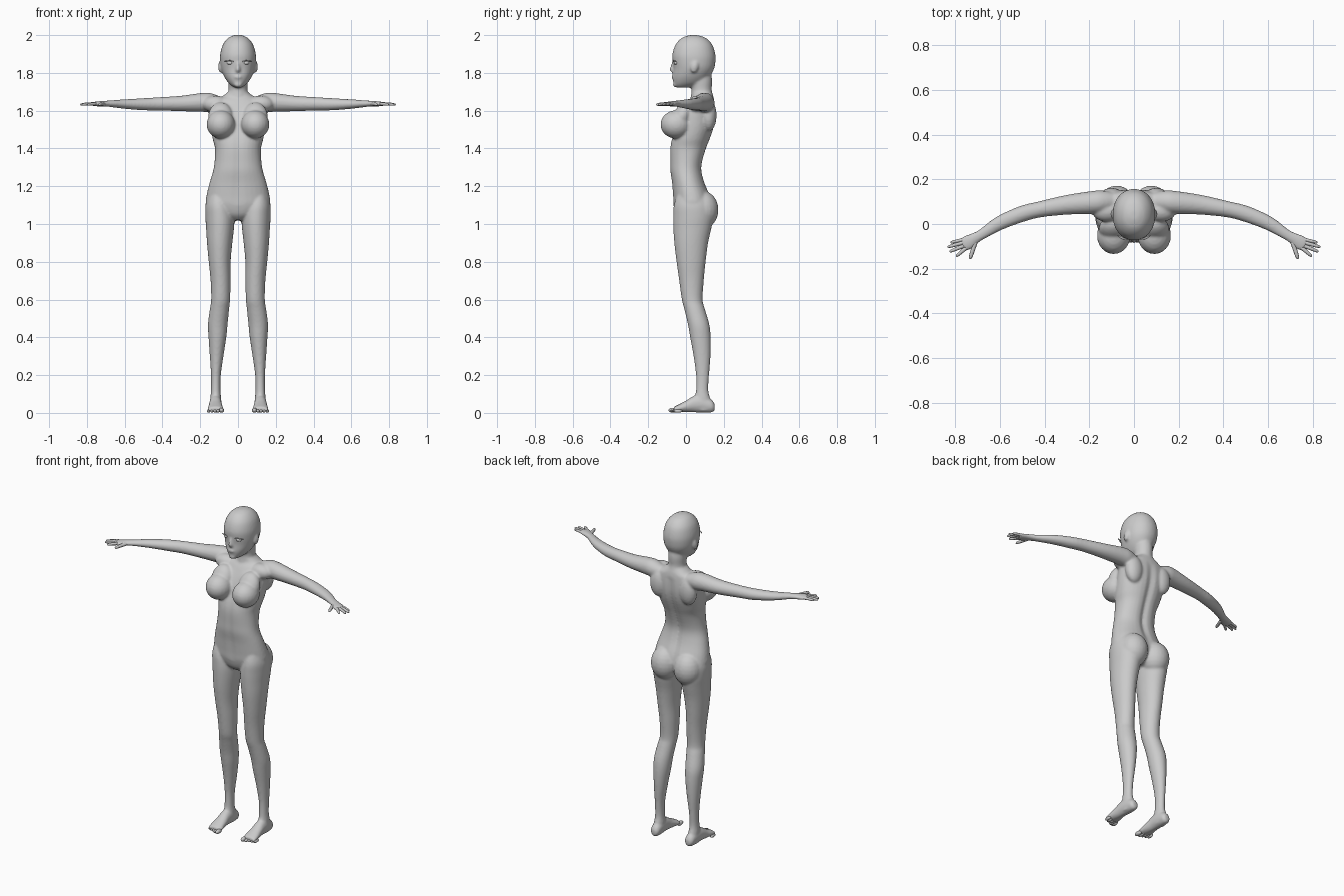
import bpy, bmesh, math
from mathutils import Vector, Matrix

N = 32


def spline(rows, sub=4):
    """Catmull-Rom resampling of a table of cross-sections."""
    out = []
    for i in range(len(rows) - 1):
        a, b, c, d = (rows[max(i - 1, 0)], rows[i], rows[i + 1],
                      rows[min(i + 2, len(rows) - 1)])
        for s in range(sub):
            t = s / sub
            out.append([0.5 * (2 * q + (r - p) * t + (2 * p - 5 * q + 4 * r - w) * t * t
                               + (3 * q - p - 3 * r + w) * t ** 3)
                        for p, q, r, w in zip(a, b, c, d)])
    return out + [list(rows[-1])]


def skin(bm, rings, power=1.0, n=N):
    """Skin elliptical rings given as (centre, axis u, axis v), capped."""
    def f(k):
        return math.copysign(abs(k) ** power, k)
    loops = []
    for c, u, v in rings:
        loops.append([bm.verts.new(c + u * f(math.cos(2 * math.pi * i / n))
                                   + v * f(math.sin(2 * math.pi * i / n))) for i in range(n)])
    for a, b in zip(loops, loops[1:]):
        for i in range(n):
            bm.faces.new((a[i], a[(i + 1) % n], b[(i + 1) % n], b[i]))
    bm.faces.new(loops[0][::-1])
    bm.faces.new(loops[-1])
    return [v for l in loops for v in l]


def upright(bm, rows, side=1, power=1.0):
    """Rows: z, front y, back y, half width, centre x."""
    return skin(bm, [(Vector((side * x, (f + b) / 2, z)), Vector((max(w, .003), 0, 0)),
                      Vector((0, (b - f) / 2, 0))) for z, f, b, w, x in spline(rows)], power)


def limb(bm, rows, side=1, n=N, sub=4):
    """Rows: x, y, z, half width, half height, following a level path."""
    pts = spline(rows, sub)
    rings = []
    for i, (x, y, z, w, h) in enumerate(pts):
        p, q = pts[max(i - 1, 0)], pts[min(i + 1, len(pts) - 1)]
        t = Vector((q[0] - p[0], q[1] - p[1], 0)).normalized()
        rings.append((Vector((side * x, y, z)), Vector((-side * t.y, t.x, 0)) * w,
                      Vector((0, 0, h))))
    skin(bm, rings, 1.0, n)


def ball(bm, c, r, tilt=0.0, n=24):
    bmesh.ops.create_uvsphere(bm, u_segments=n, v_segments=n // 2, radius=1, matrix=(
        Matrix.Translation(c) @ Matrix.Rotation(tilt, 4, 'X') @ Matrix.Diagonal((*r, 1))))


def finish(name, bm):
    bmesh.ops.recalc_face_normals(bm, faces=bm.faces)
    me = bpy.data.meshes.new(name)
    bm.to_mesh(me)
    bm.free()
    for p in me.polygons:
        p.use_smooth = True
    ob = bpy.data.objects.new(name, me)
    bpy.context.collection.objects.link(ob)
    return ob


body = bmesh.new()

# Torso with neck base, waist and hips
torso = upright(body, [
    (1.70, .03, .135, .05, 0), (1.675, .03, .145, .085, 0), (1.65, .012, .15, .135, 0),
    (1.60, -.02, .156, .15, 0), (1.55, -.045, .156, .147, 0), (1.50, -.06, .147, .142, 0),
    (1.45, -.077, .13, .134, 0), (1.40, -.086, .111, .122, 0), (1.33, -.086, .09, .124, 0),
    (1.28, -.085, .086, .132, 0), (1.22, -.076, .10, .15, 0), (1.15, -.07, .128, .167, 0),
    (1.10, -.066, .135, .168, 0), (1.05, -.05, .12, .12, 0), (1.02, -.02, .09, .05, 0)],
    power=.92)
# Groove down the spine and a faint one down the abdomen
for v in torso:
    if 1.1 < v.co.z < 1.64:
        fade = math.sin(math.pi * (v.co.z - 1.1) / .54) ** .5
        g = math.exp(-(v.co.x / .022) ** 2) * fade
        v.co.y -= g * (.016 if v.co.y > .04 else -.006)

# Neck
upright(body, [(1.82, .03, .13, .05, 0), (1.76, .025, .138, .052, 0), (1.71, .03, .136, .05, 0),
               (1.67, .025, .145, .06, 0), (1.62, .02, .14, .07, 0)])
# Head
upright(body, [
    (2.0, .02, .06, .02, 0), (1.985, -.022, .105, .052, 0), (1.95, -.055, .139, .08, 0),
    (1.90, -.072, .155, .094, 0), (1.86, -.071, .156, .095, 0), (1.82, -.067, .148, .089, 0),
    (1.78, -.07, .125, .073, 0), (1.75, -.067, .095, .053, 0), (1.733, -.062, .06, .035, 0),
    (1.722, -.048, .02, .018, 0)], power=.95)
# Nose, brow, lips and chin
skin(body, [(Vector((0, y, z)), Vector((w, 0, 0)), Vector((0, d, 0))) for y, z, w, d in
            [(-.062, 1.86, .007, .012), (-.068, 1.835, .009, .014), (-.07, 1.815, .014, .018),
             (-.066, 1.803, .012, .01)]])
ball(body, (0, -.066, 1.778), (.022, .012, .009))
ball(body, (0, -.056, 1.738), (.022, .014, .014))

for s in (1, -1):
    # Arm and palm
    limb(body, [
        (.07, .10, 1.635, .035, .03), (.14, .10, 1.642, .05, .05), (.19, .096, 1.644, .051, .05),
        (.30, .086, 1.638, .044, .041), (.42, .066, 1.636, .036, .035),
        (.50, .046, 1.634, .036, .032), (.60, .005, 1.635, .032, .025),
        (.68, -.045, 1.637, .024, .017), (.71, -.062, 1.637, .026, .015),
        (.745, -.083, 1.636, .033, .013), (.768, -.096, 1.635, .03, .01)], s)
    # Leg
    upright(body, [
        (1.16, -.045, .10, .05, .105), (1.10, -.064, .135, .07, .102), (1.04, -.068, .145, .077, .096),
        (.98, -.067, .135, .074, .095), (.90, -.062, .117, .067, .097), (.80, -.05, .104, .058, .097),
        (.70, -.036, .094, .053, .092), (.60, -.022, .088, .05, .092), (.55, -.009, .10, .051, .098),
        (.47, .01, .123, .052, .107), (.40, .022, .131, .047, .109), (.30, .04, .13, .036, .113),
        (.20, .053, .122, .026, .117), (.12, .053, .118, .025, .118), (.07, .045, .13, .029, .118),
        (.01, .05, .14, .026, .118)], s)
    # Foot
    skin(body, [(Vector((s * x, y, z)), Vector((w, 0, 0)), Vector((0, 0, h))) for x, y, z, w, h in
                spline([(.116, .152, .03, .015, .016), (.117, .135, .036, .028, .034),
                        (.118, .08, .048, .032, .047), (.119, .04, .046, .033, .043),
                        (.119, 0, .034, .037, .031), (.119, -.04, .024, .042, .02),
                        (.119, -.065, .018, .04, .014)])])
    # Buttock, bust with its upper slope, collarbone, shoulder blade and ear
    ball(body, (s * .078, .088, 1.075), (.083, .084, .10))
    ball(body, (s * .091, -.052, 1.527), (.075, .083, .075))
    ball(body, (s * .092, -.022, 1.567), (.066, .048, .083), -.45)
    ball(body, (s * .10, .12, 1.575), (.055, .042, .085))
    ball(body, (s * .12, .06, 1.635), (.07, .05, .045))
    ball(body, (s * .094, .045, 1.832), (.011, .02, .032), -.2)

# Fuse everything into one smooth skin
ob = finish("body", body)
rm = ob.modifiers.new("fuse", 'REMESH')
rm.mode = 'VOXEL'
rm.voxel_size = .0065
rm.use_smooth_shade = True
sm = ob.modifiers.new("soften", 'SMOOTH')
sm.factor = .5
sm.iterations = 6

# Fingers: root x, y and tip x, y, plus thickness
fingers = [(.765, -.07, .822, -.083, .0075), (.77, -.085, .835, -.103, .008),
           (.768, -.10, .827, -.124, .008), (.758, -.112, .797, -.145, .008),
           (.712, -.085, .735, -.157, .0095)]
for s, label in ((1, "left"), (-1, "right")):
    bm = bmesh.new()
    for x0, y0, x1, y1, r in fingers:
        rows = []
        for t, k in ((-.25, .9), (0, 1.1), (.4, 1), (.75, .9), (.94, .65), (1, .2)):
            rows.append((x0 + (x1 - x0) * t, y0 + (y1 - y0) * t,
                         1.636 - .004 * max(t, 0) ** 2, r * k, r * k))
        limb(bm, rows, s, 12, 3)
    finish(label + "_fingers", bm)

    # Toes, big toe on the inner side
    bm = bmesh.new()
    for i in range(5):
        r = .013 if i == 0 else .009
        ball(bm, (s * (.089 + .0165 * i - (.002 if i == 0 else 0)), -.066 + .006 * i, r + .001),
             (r, .027 if i < 2 else .024, r), 0, 12)
    finish(label + "_toes", bm)

    # Eye and upper lash
    bm = bmesh.new()
    ball(bm, (s * .04, -.052, 1.853), (.019, .013, .011), 0, 16)
    limb(bm, [(.018, -.064, 1.857, .003, .002), (.04, -.068, 1.865, .004, .002),
              (.062, -.058, 1.863, .004, .002), (.074, -.05, 1.862, .001, .001)], s, 8)
    finish(label + "_eye", bm)
